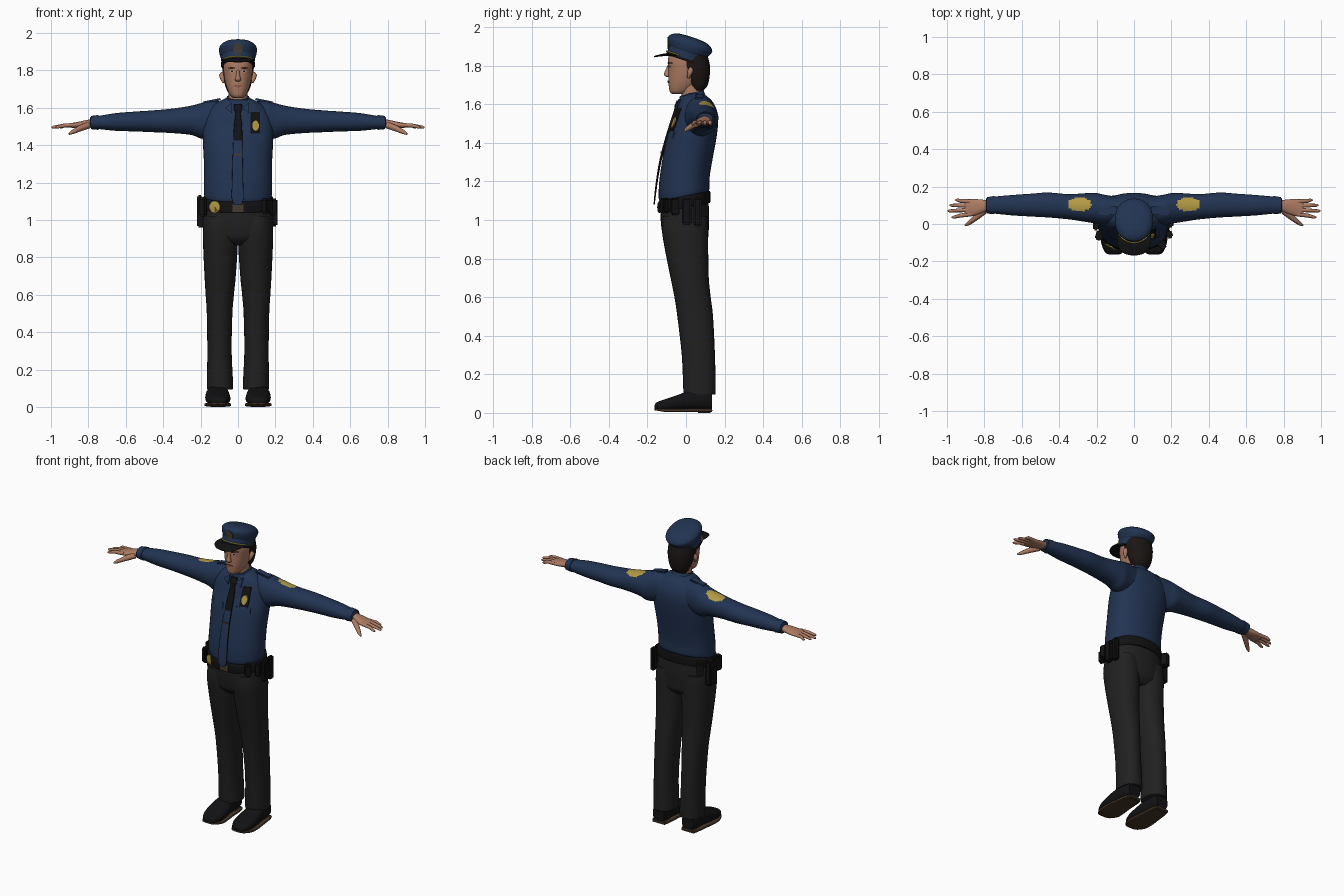
import bpy, bmesh, math
from mathutils import Vector, Matrix
from mathutils.bvhtree import BVHTree

cube = bpy.data.objects.get("Cube")
if cube:
    bpy.data.objects.remove(cube, do_unlink=True)


def material(name, r, g, b):
    m = bpy.data.materials.new(name)
    m.use_nodes = True
    m.diffuse_color = (r, g, b, 1)
    shader = next(n for n in m.node_tree.nodes if n.type == 'BSDF_PRINCIPLED')
    shader.inputs["Base Color"].default_value = (r, g, b, 1)
    shader.inputs["Roughness"].default_value = 0.8
    return m


NAVY = material("navy cloth", .016, .034, .085)
TROUSER = material("charcoal cloth", .015, .015, .015)
BLACK = material("black leather", .006, .006, .007)
SKIN = material("skin", .42, .2, .125)
GOLD = material("gold", .45, .32, .06)
HAIR = material("dark hair", .011, .008, .007)
SOLE = material("brown sole", .06, .035, .02)
LIPS = material("lips", .3, .1, .075)
BRONZE = material("bronze", .06, .045, .03)
EYE = material("eye white", .5, .45, .4)


def finish(name, bm, mats, angle=50):
    bmesh.ops.recalc_face_normals(bm, faces=bm.faces)
    me = bpy.data.meshes.new(name)
    bm.to_mesh(me)
    bm.free()
    for m in mats:
        me.materials.append(m)
    ob = bpy.data.objects.new(name, me)
    bpy.context.collection.objects.link(ob)
    bpy.ops.object.select_all(action='DESELECT')
    ob.select_set(True)
    bpy.context.view_layer.objects.active = ob
    bpy.ops.object.shade_smooth_by_angle(angle=math.radians(angle))
    return ob


def smooth_rows(rows, steps):
    """Catmull-Rom interpolation between cross-sections."""
    out = []
    for i in range(len(rows) - 1):
        a, b, c, d = (rows[min(max(i + k, 0), len(rows) - 1)] for k in (-1, 0, 1, 2))
        for s in range(steps):
            t = s / steps
            out.append([q + t / 2 * (r - p + t * (2*p - 5*q + 4*r - w + t * (3*q - p - 3*r + w)))
                        for p, q, r, w in zip(a, b, c, d)])
    return out + [rows[-1]]


def loft(name, rows, mats, axis='Z', seg=32, power=2.2, steps=4, side=1, warp=None, paint=None):
    """Skin rounded sections given as (position, low, high, low, high)."""
    bm = bmesh.new()
    rings = []
    for t, a0, a1, b0, b1 in smooth_rows(rows, steps):
        ring = []
        for k in range(seg):
            ang = math.tau * k / seg
            c, s = (math.copysign(abs(f) ** (2 / power), f) for f in (math.cos(ang), math.sin(ang)))
            a, b = (a0 + a1 + c * (a1 - a0)) / 2, (b0 + b1 + s * (b1 - b0)) / 2
            v = Vector({'Z': (a, b, t), 'X': (t, a, b), 'Y': (a, t, b)}[axis])
            v = warp(v) if warp else v
            ring.append(bm.verts.new((v.x * side, v.y, v.z)))
        rings.append(ring)
    for p, q in zip(rings, rings[1:]):
        for k in range(seg):
            bm.faces.new((p[k - 1], p[k], q[k], q[k - 1]))
    bm.faces.new(rings[0])
    bm.faces.new(rings[-1])
    bmesh.ops.recalc_face_normals(bm, faces=bm.faces)
    if paint:
        for f in bm.faces:
            f.material_index = paint(f.calc_center_median(), f.normal)
    return finish(name, bm, mats)


def even(*rows):
    """Sections symmetric in x: (z, half width, front, back)."""
    return [(z, -h, h, f, b) for z, h, f, b in rows]


def tube(name, points, mat, side=1):
    """Tapered round limb through (x, y, z, radius) points."""
    cu = bpy.data.curves.new(name, 'CURVE')
    cu.dimensions, cu.bevel_depth, cu.bevel_resolution, cu.use_fill_caps = '3D', 1, 3, True
    sp = cu.splines.new('POLY')
    sp.points.add(len(points) - 1)
    for p, (x, y, z, r) in zip(sp.points, points):
        p.co, p.radius = (x * side, y, z, 1), r
    tmp = bpy.data.objects.new(name + "_path", cu)
    bpy.context.collection.objects.link(tmp)
    bm = bmesh.new()
    bm.from_mesh(tmp.evaluated_get(bpy.context.evaluated_depsgraph_get()).to_mesh())
    bpy.data.objects.remove(tmp)
    return finish(name, bm, [mat], 60)


def plate(name, target, x, z, rx, rz, mat, sides=20, lift=.004):
    """Thin badge laid on the front of a target part."""
    tree = BVHTree.FromPolygons([v.co for v in target.data.vertices],
                                [p.vertices for p in target.data.polygons])
    bm = bmesh.new()

    def place(px, pz):
        hit = tree.ray_cast(Vector((px, -1, pz)), Vector((0, 1, 0)))[0]
        return bm.verts.new((px, (hit.y if hit else -.1) - lift, pz))
    turn = math.pi / sides
    k = 1 / math.cos(turn) if sides == 4 else 1
    ring = [place(x + k * rx * math.cos(math.tau * i / sides + turn),
                  z + k * rz * math.sin(math.tau * i / sides + turn)) for i in range(sides)]
    mid = place(x, z)
    faces = [bm.faces.new((ring[i - 1], ring[i], mid)) for i in range(sides)]
    new = bmesh.ops.extrude_face_region(bm, geom=faces)['geom']
    bmesh.ops.translate(bm, vec=(0, .007, 0), verts=[v for v in new if isinstance(v, bmesh.types.BMVert)])
    return finish(name, bm, [mat], 30)


def box(name, loc, size, mat, turn=0, roll=0, bevel=.008):
    bm = bmesh.new()
    bmesh.ops.create_cube(bm, size=1)
    bmesh.ops.scale(bm, vec=size, verts=bm.verts)
    bmesh.ops.bevel(bm, geom=bm.edges[:], offset=bevel, segments=2, affect='EDGES')
    bm.transform(Matrix.Translation(loc) @ Matrix.Rotation(turn, 4, 'Z') @ Matrix.Rotation(roll, 4, 'Y'))
    return finish(name, bm, [mat], 40)


# Shirt body, with the hem higher at the back
def hem(v):
    return v + Vector((0, 0, .2 * v.y * min(1, max(0, (1.3 - v.z) / .15))))


shirt = loft("shirt", even(
    (1.115, .165, -.12, .1), (1.13, .18, -.14, .12), (1.2, .182, -.14, .122), (1.3, .182, -.125, .135),
    (1.42, .188, -.1, .157), (1.5, .19, -.07, .166), (1.56, .18, -.052, .162),
    (1.61, .14, -.035, .14), (1.64, .09, -.02, .11), (1.66, .05, 0, .08)), [NAVY], warp=hem, seg=40)
loft("collar", even((1.59, .08, -.04, .115), (1.62, .07, -.036, .102), (1.65, .06, -.032, .09)),
     [NAVY], warp=lambda v: v + Vector((0, 0, .25 * v.y)))

# Tie: dark above, shirt coloured below with dark edges
loft("tie", [(1.08, -.02, .02, -.168, -.162), (1.12, -.034, .03, -.165, -.157), (1.2, -.032, .028, -.156, -.146),
             (1.3, -.03, .026, -.14, -.128), (1.4, -.026, .024, -.115, -.1), (1.5, -.022, .022, -.085, -.065),
             (1.57, -.014, .014, -.062, -.04), (1.59, -.022, .022, -.06, -.035), (1.62, -.02, .02, -.048, -.02)],
     [BLACK, NAVY], power=4, paint=lambda c, n: int(c.z < 1.43 and abs(n.x) < .4))
box("tie_clip", (0, -.129, 1.35), (.05, .008, .01), BRONZE, bevel=.002)

# Chest badge and pocket flaps
plate("badge_holder", shirt, .092, 1.52, .025, .058, BLACK, 4, .006)
plate("chest_badge", shirt, .094, 1.505, .018, .028, GOLD, 10, .012)
for s, label in ((1, "left"), (-1, "right")):
    plate(label + "_pocket_flap", shirt, s * .09, 1.44, .045, .016, NAVY, 4, .005)
    plate(label + "_collar_wing", shirt, s * .045, 1.6, .026, .032, NAVY, 3, .014)

    # Sleeve with a gold shoulder patch
    loft(label + "_sleeve", [
        (.05, .01, .14, 1.47, 1.63), (.15, -.005, .155, 1.44, 1.638), (.2, .002, .165, 1.437, 1.625),
        (.25, .01, .165, 1.455, 1.612), (.35, .025, .16, 1.465, 1.596), (.46, .035, .168, 1.47, 1.586),
        (.55, .04, .162, 1.474, 1.58), (.65, .046, .155, 1.477, 1.572), (.74, .055, .147, 1.486, 1.558),
        (.785, .06, .14, 1.49, 1.552), (.79, .07, .13, 1.5, 1.54)], [NAVY, GOLD], 'X', 48, 2.1, 7, s,
        paint=lambda c, n: int(n.z > .2 and ((abs(c.x) - .29) / .062) ** 2 + ((c.y - .105) / .037) ** 2 < 1))
    loft(label + "_cuff", [(.745, .052, .15, 1.482, 1.562), (.785, .056, .144, 1.486, 1.557)],
         [NAVY], 'X', power=2.1, side=s)
    box(label + "_epaulette", (s * .14, .07, 1.637), (.1, .045, .012), NAVY, roll=s * .2, bevel=.004)

    # Hand
    loft(label + "_palm", [(.77, .075, .125, 1.5, 1.54), (.81, .06, .13, 1.495, 1.535),
                           (.86, .043, .134, 1.492, 1.524), (.895, .042, .13, 1.494, 1.518),
                           (.905, .05, .125, 1.498, 1.514)], [SKIN], 'X', side=s)
    for finger, y0, y1, tip in (("index", .053, .036, .975), ("middle", .076, .07, .997),
                                ("ring", .098, .1, .985), ("little", .12, .128, .955)):
        tube(f"{label}_{finger}_finger", [(.87, y0, 1.508, .012), (.93, (y0 + y1) / 2, 1.506, .0105),
             (tip - .01, y1, 1.497, .008), (tip, y1, 1.495, .004)], SKIN, s)
    tube(label + "_thumb", [(.8, .07, 1.507, .018), (.845, .035, 1.49, .016), (.885, .003, 1.47, .011),
                            (.903, -.008, 1.46, .005)], SKIN, s)

    # Trouser leg
    loft(label + "_trouser_leg", [
        (.095, .03, .163, -.01, .152), (.12, .026, .166, -.014, .154), (.3, .034, .164, -.022, .15),
        (.5, .03, .167, -.045, .14), (.6, .022, .173, -.06, .128), (.7, .012, .179, -.08, .118),
        (.85, .002, .186, -.11, .115), (.95, 0, .188, -.125, .115), (1.02, .01, .18, -.12, .11)],
        [TROUSER], side=s)

    # Shoe, sole and heel
    upper = [(-.163, .085, .13, .02, .04), (-.15, .062, .152, .014, .056), (-.1, .042, .172, .012, .074),
             (-.04, .043, .175, .014, .094), (.02, .05, .168, .016, .115), (.1, .055, .158, .016, .12),
             (.135, .065, .148, .018, .11)]
    loft(label + "_shoe", upper, [BLACK], 'Y', power=2.6, side=s)
    loft(label + "_sole", [(y, a - .004, b + .004, .004 + max(0, -y - .1) * .15, .022) for y, a, b, c, d in upper],
         [SOLE], 'Y', power=6, side=s)
    box(label + "_heel", (s * .106, .095, .012), (.1, .085, .024), SOLE, bevel=.01)

    # Ear, eye and brow sides
    tube(label + "_ear", [(.077, .012, 1.735, .006), (.083, .018, 1.755, .012), (.087, .024, 1.775, .015),
                          (.084, .026, 1.79, .007)], SKIN, s)

# Trouser seat and belt, tilted with the hem
def tilt(v):
    return v + Vector((0, 0, .2 * v.y))


loft("trouser_seat", even((.865, .1, -.07, .08), (.9, .165, -.112, .112), (.95, .186, -.126, .118),
                          (1.02, .188, -.132, .12), (1.13, .178, -.13, .115)), [TROUSER])
belt = loft("belt", even((1.065, .18, -.135, .12), (1.07, .19, -.144, .126), (1.12, .188, -.144, .126),
                         (1.125, .175, -.13, .115)), [BLACK], warp=tilt)
plate("belt_buckle", belt, 0, 1.065, .03, .022, BRONZE, 4)
plate("belt_badge", belt, -.125, 1.07, .03, .034, GOLD, 12, .014)

# Belt gear: name, x, y, centre z, width, depth, height, turn
for name, x, y, z, w, d, h, turn in (
        ("holster", -.198, .02, 1.04, .042, .075, .16, 0), ("holster_grip", -.205, -.01, 1.11, .03, .05, .05, 0),
        ("right_case", -.185, -.06, 1.07, .04, .055, .1, -.3), ("back_case", -.165, .09, 1.08, .04, .05, .09, .6),
        ("baton_case", .194, .06, 1.04, .03, .04, .15, -.1), ("radio_case", .196, .005, 1.045, .032, .05, .14, 0),
        ("left_case", .188, -.055, 1.07, .036, .045, .09, .3), ("front_case", .15, -.11, 1.075, .036, .05, .08, .8)):
    box(name, (x, y, z), (w, d, h), BLACK, turn)

# Neck, head and hair
loft("neck", even((1.56, .06, -.02, .09), (1.62, .052, -.02, .08), (1.72, .052, -.03, .085)), [SKIN])
head = loft("head", even((1.652, .022, -.07, -.01), (1.665, .04, -.084, .02), (1.7, .057, -.09, .065),
                         (1.74, .069, -.092, .1), (1.78, .076, -.092, .112), (1.83, .079, -.094, .112),
                         (1.88, .07, -.08, .1)), [SKIN])
loft("nose", even((1.74, .008, -.1, -.08), (1.748, .017, -.111, -.08), (1.758, .014, -.114, -.08),
                  (1.78, .009, -.105, -.08), (1.805, .007, -.094, -.08)), [SKIN], seg=16)
loft("hair", even((1.67, .045, .03, .09), (1.7, .062, .01, .113), (1.75, .077, -.02, .123),
                  (1.8, .084, -.045, .124), (1.86, .083, -.05, .11)), [HAIR])
plate("lips", head, 0, 1.716, .024, .007, LIPS, 12)
for s, label in ((1, "left"), (-1, "right")):
    plate(label + "_eye", head, s * .032, 1.795, .013, .005, EYE, 12, .002)
    plate(label + "_iris", head, s * .032, 1.795, .005, .005, HAIR, 10, .003)
    plate(label + "_brow", head, s * .034, 1.813, .019, .003, HAIR, 4, .003)


# Peaked cap, tipped down at the back
tip = Matrix.Translation((0, -.008, 1.826)) @ Matrix.Rotation(-.32, 4, 'X')
cap = loft("cap", even((0, .088, -.098, .1), (.045, .091, -.1, .102), (.055, .095, -.105, .108),
                       (.085, .102, -.118, .122), (.105, .096, -.11, .112), (.122, .07, -.08, .08),
                       (.128, .02, -.025, .025)), [NAVY], warp=lambda v: tip @ v)
loft("cap_band", even((.0, .091, -.101, .103), (.012, .092, -.102, .104)), [BLACK], warp=lambda v: tip @ v)
loft("cap_visor", [(-.166, -.025, .025, 1.843, 1.849), (-.158, -.052, .052, 1.844, 1.852),
                   (-.135, -.077, .077, 1.847, 1.858), (-.1, -.09, .09, 1.85, 1.864),
                   (-.05, -.09, .09, 1.848, 1.862)], [BLACK], 'Y', power=2.5)
plate("cap_emblem", cap, 0, 1.917, .026, .03, BRONZE, 10)
arc = [math.radians(200 + 10 * i) for i in range(15)]
tube("cap_strap", [(*(tip @ Vector((.093 * math.cos(a), .104 * math.sin(a), .018))), .004) for a in arc], GOLD)
